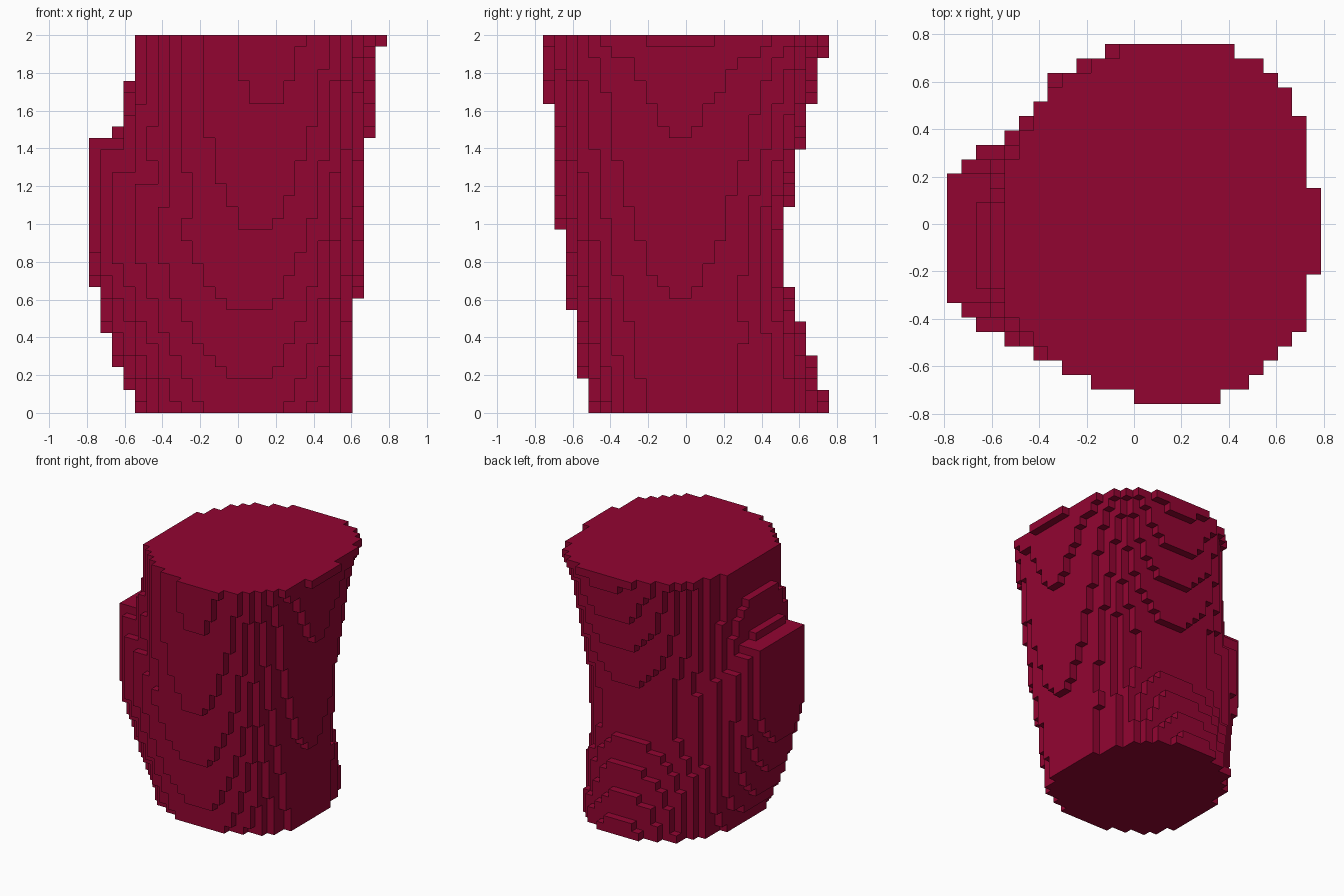
import bpy, bmesh

cube = bpy.data.objects.get("Cube")
if cube:
    bpy.data.objects.remove(cube, do_unlink=True)

NX, NY, NZ = 26, 25, 33
V = 2.0 / NZ  # block size

# Outline reach at each height: (z, distance from the axis)
RIGHT = [(0, .60), (.62, .637), (1.47, .6972), (1.65, .703), (1.85, .722),
         (1.91, .745), (1.97, .766), (2, .77)]
FRONT = [(0, .508), (.18, .546), (.55, .608), (.97, .668), (1.64, .728), (2, .75)]
BACK = [(0, .765), (.12, .728), (.30, .668), (.48, .607), (.67, .545),
        (.88, .525), (1.09, .545), (1.39, .607), (1.64, .668), (1.88, .728), (2, .764)]
BULGE = [(0, .545), (.12, .577), (.25, .637), (.43, .698), (.67, .758),
         (1.0, .805), (1.3, .80), (2, .78)]
NECK = [(0, .545), (1.1, .64), (1.46, .655), (1.52, .635), (1.76, .576), (2, .565)]

# Squareness of each quarter at each height, keyed by (x > 0, y > 0)
SQUARENESS = {
    (True, True): [(0, 2.4), (2, 2.6)],
    (True, False): [(0, 2.1), (2, 2.3)],
    (False, True): [(0, 2.25), (.6, 2.0), (2, 2.1)],
    (False, False): [(0, 2.1), (1, 2.0), (2, 2.1)],
}


def reach(table, z):
    """Linear interpolation in a height table."""
    for (z0, a), (z1, b) in zip(table, table[1:]):
        if z <= z1:
            return a + (b - a) * (z - z0) / (z1 - z0)
    return table[-1][1]


def inside(x, y, z):
    """Rounded section with a different reach on each side, plus the side bulge."""
    cx, cy = .05 + .06 * z, -.05
    dx, dy = x - cx, y - cy
    ry = reach(BACK, z) - cy if dy > 0 else reach(FRONT, z) + cy
    n = reach(SQUARENESS[dx > 0, dy > 0], z)
    if dx > 0:
        rx = reach(RIGHT, z) - cx
        return (dx / rx) ** n + abs(dy / ry) ** n <= 1
    # the bulge ends in a shelf that is highest in the middle
    shelf = 1.46 - 1.5 * max(0, abs(y + .06) - .25)
    rx = reach(BULGE if z < shelf else NECK, z) + cx
    if abs(dx / rx) ** n + abs(dy / ry) ** n <= 1:
        return True
    # blunt outer end, widening upwards
    half = .22 + .245 * min(1, z / .85)
    return abs(dx / rx) ** 3.5 + abs((y + .075) / half) ** 3.5 <= 1


def corner(i, j, k):
    return ((i - NX / 2) * V, (j - NY / 2) * V, k * V)


# Filled blocks
cells = {(i, j, k) for i in range(NX) for j in range(NY) for k in range(NZ)
         if inside(*corner(i + .5, j + .5, k + .5))}

# Outer skin of the blocks
bm = bmesh.new()
verts = {}


def vert(key):
    if key not in verts:
        verts[key] = bm.verts.new(corner(*key))
    return verts[key]


for c in sorted(cells):
    for axis in range(3):
        u, w = (axis + 1) % 3, (axis + 2) % 3
        for side in (0, 1):
            near = list(c)
            near[axis] += 2 * side - 1
            if tuple(near) in cells:
                continue
            loop = []
            for a, b in ((0, 0), (1, 0), (1, 1), (0, 1)):
                p = list(c)
                p[axis] += side
                p[u] += a
                p[w] += b
                loop.append(vert(tuple(p)))
            bm.faces.new(loop if side else loop[::-1])

mesh = bpy.data.meshes.new("block_torso")
bm.to_mesh(mesh)
bm.free()
body = bpy.data.objects.new("block_torso", mesh)
bpy.context.scene.collection.objects.link(body)

# Single flat colour
mat = bpy.data.materials.new("crimson")
mat.use_nodes = True
color = (.29, .0015, .031, 1)
mat.diffuse_color = color
bsdf = next(n for n in mat.node_tree.nodes if n.type == 'BSDF_PRINCIPLED')
bsdf.inputs["Base Color"].default_value = color
mesh.materials.append(mat)
